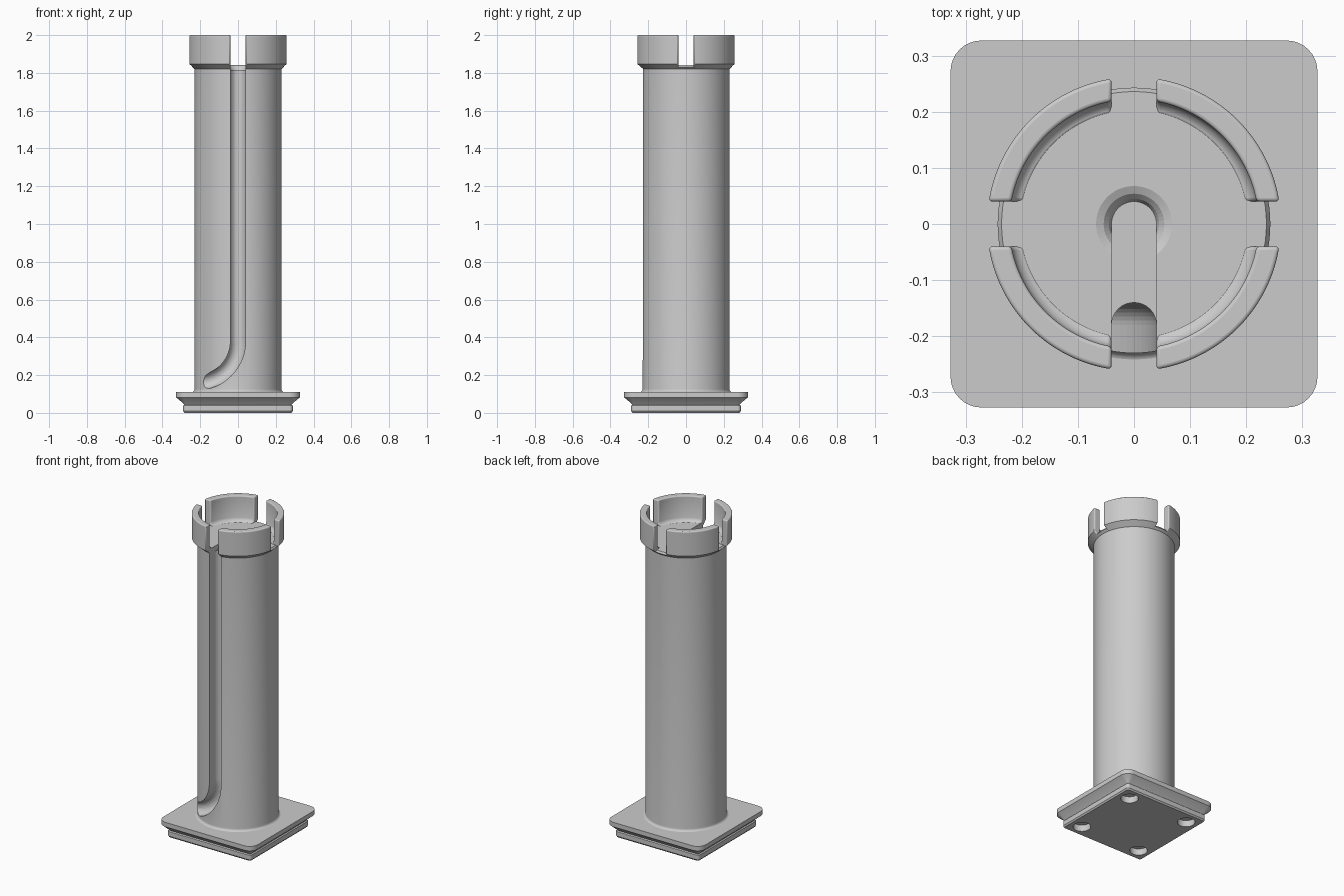
import bpy, bmesh, math
from math import sin, cos, pi, asin

old = bpy.data.objects.get("Cube")
if old:
    bpy.data.objects.remove(old, do_unlink=True)

grey = bpy.data.materials.new("light grey plastic")
grey.use_nodes = True
grey.diffuse_color = (0.6, 0.6, 0.6, 1)
grey.node_tree.nodes["Principled BSDF"].inputs["Base Color"].default_value = (0.6, 0.6, 0.6, 1)


def loft(name, rings, cutter=False):
    """Closed solid through a list of equally long point rings."""
    bm = bmesh.new()
    loops = [[bm.verts.new(p) for p in ring] for ring in rings]
    for a, b in zip(loops, loops[1:]):
        for i in range(len(a)):
            j = (i + 1) % len(a)
            bm.faces.new((a[i], a[j], b[j], b[i]))
    bm.faces.new(loops[0])
    bm.faces.new(loops[-1])
    bmesh.ops.recalc_face_normals(bm, faces=bm.faces)
    mesh = bpy.data.meshes.new(name)
    bm.to_mesh(mesh)
    bm.free()
    mesh.materials.append(grey)
    ob = bpy.data.objects.new(name, mesh)
    bpy.context.collection.objects.link(ob)
    if cutter:
        ob.hide_render = True
        ob.hide_set(True)
        ob.display_type = 'WIRE'
    return ob


def circle(r, z, n=96, x=0, y=0):
    return [(x + r * cos(2 * pi * i / n), y + r * sin(2 * pi * i / n), z) for i in range(n)]


def rounded_square(half, r, z, n=8):
    pts = []
    for k, (sx, sy) in enumerate([(1, 1), (-1, 1), (-1, -1), (1, -1)]):
        for i in range(n + 1):
            a = (k + i / n) * pi / 2
            pts.append((sx * (half - r) + r * cos(a), sy * (half - r) + r * sin(a), z))
    return pts


def cut(ob, cutter):
    mod = ob.modifiers.new(cutter.name, 'BOOLEAN')
    mod.operation = 'DIFFERENCE'
    mod.solver = 'EXACT'
    mod.object = cutter


def smooth(ob, angle=35):
    bpy.ops.object.select_all(action='DESELECT')
    ob.select_set(True)
    bpy.context.view_layer.objects.active = ob
    bpy.ops.object.shade_smooth_by_angle(angle=math.radians(angle))


# Square base plate with a stepped foot and four round sockets underneath
steps = [(0, .283), (.009, .29), (.038, .29), (.043, .284), (.049, .288), (.082, .327), (.11, .327)]
base = loft("base_plate", [rounded_square(h, h - .272, z) for z, h in steps])
for sx in (-1, 1):
    for sy in (-1, 1):
        cut(base, loft("socket_cutter", [circle(.05, z, 40, sx * .21, sy * .21) for z in (-.05, .04)], True))
smooth(base)

# Round column with a small fillet at its foot and a flared lip
fillet = [(.247 - .017 * sin(a), .126 - .017 * cos(a)) for a in (i * pi / 10 for i in range(6))]
profile = [(.247, .09)] + fillet + [(.23, 1.82), (.243, 1.832), (.236, 1.843)]
column = loft("column", [circle(r, z) for r, z in profile])

# Cable groove: U-shaped section swept down the front and curving off to the right
R, HALF, DEPTH = .22, .04, -.18
section = [(HALF * cos(i * pi / 16), DEPTH + HALF * sin(i * pi / 16)) for i in range(17)]
section += [(-HALF, -.4), (HALF, -.4)]
path = [(0, 2.1, 0)]
path += [(R * cos(a) - R, .38 - R * sin(a), a) for a in (i * pi / 48 for i in range(25))]
path.append((-.35, .38 - R, pi / 2))
groove = loft("groove_cutter", [[(x + u * cos(a), y, z - u * sin(a)) for u, y in section]
                                for x, z, a in path], True)
cut(column, groove)

# Channel across the top from the centre to the groove, with a funnel at its end
outline = [(HALF * cos(i * pi / 16), HALF * sin(i * pi / 16)) for i in range(17)]
outline += [(-HALF, -.4), (HALF, -.4)]
cut(column, loft("channel_cutter", [[(x, y, z) for x, y in outline] for z in (1.812, 2)], True))
cut(column, loft("funnel_cutter", [circle(r, z, 48) for r, z in
                                   ((.04, 1.814), (.045, 1.827), (.054, 1.837), (.07, 1.844), (.08, 1.847))], True))
smooth(column)

# Four curved holder walls, separated by straight gaps
wall = [(.2, 1.83), (.23, 1.82), (.262, 1.847), (.262, 2), (.222, 2),
        (.222, 1.864), (.217, 1.852), (.208, 1.845), (.2, 1.843)]
STEPS = 24
names = ("back_left", "back_right", "front_right", "front_left")
for k, side in enumerate(names):
    rings = []
    for i in range(STEPS + 1):
        ring = []
        for r, z in wall:
            gap = asin(.04 / r)
            a = k * pi / 2 + gap + (pi / 2 - 2 * gap) * i / STEPS
            ring.append((r * cos(a), r * sin(a), z))
        rings.append(ring)
    ob = loft("holder_wall_" + side, rings)
    bevel = ob.modifiers.new("rounded_edges", 'BEVEL')
    bevel.width = .011
    bevel.segments = 4
    bevel.limit_method = 'ANGLE'
    bevel.angle_limit = math.radians(60)
    smooth(ob)
